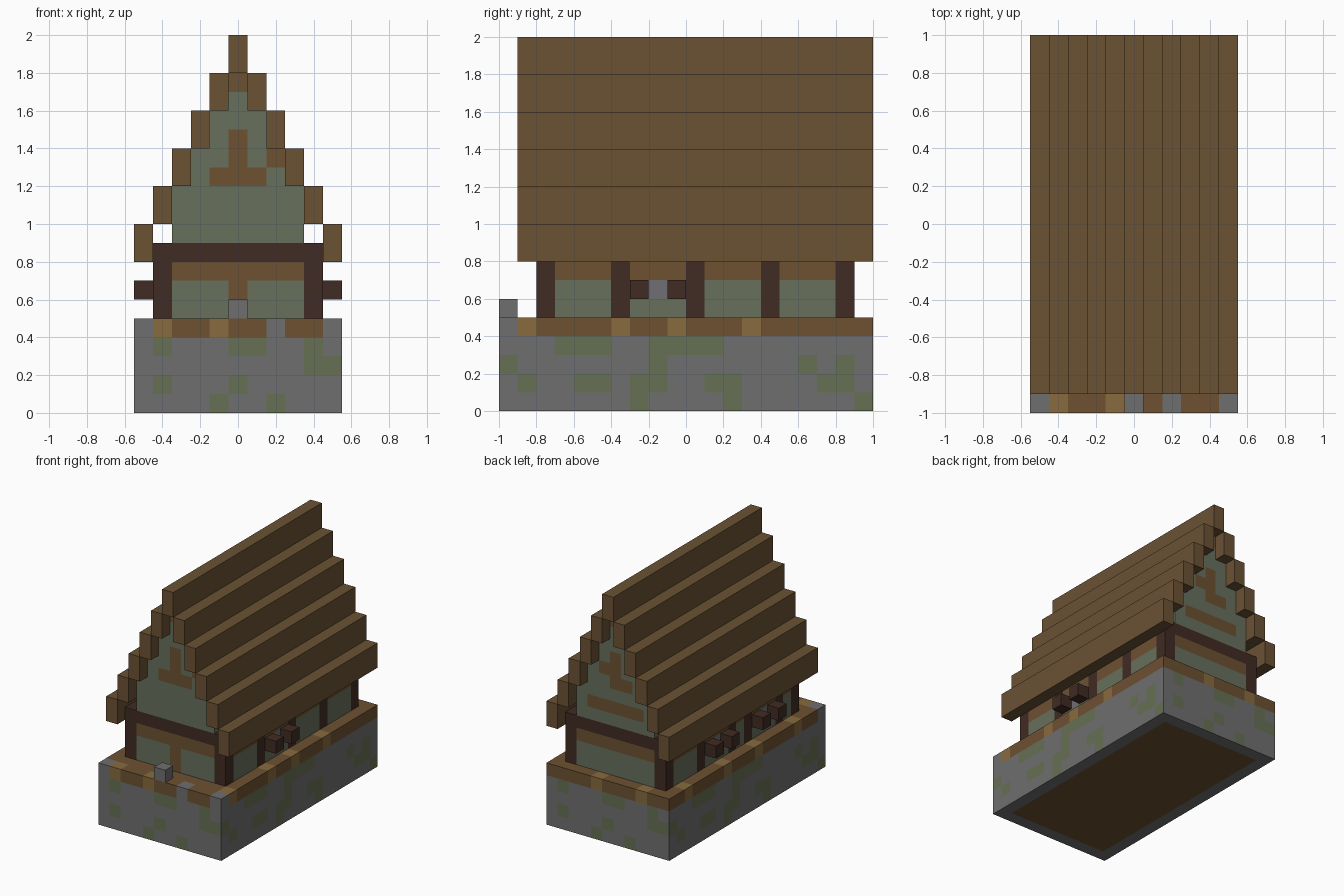
import bpy
import bmesh
from mathutils import Vector

cube = bpy.data.objects.get("Cube")
if cube:
    bpy.data.objects.remove(cube, do_unlink=True)

U = 0.1  # block size


def srgb(r, g, b):
    lin = [((c / 255 + 0.055) / 1.055) ** 2.4 for c in (r, g, b)]
    return (*lin, 1)


COLOURS = {
    "stone": srgb(111, 111, 111),
    "moss": srgb(102, 112, 84),
    "plaster": srgb(103, 112, 92),
    "roof wood": srgb(107, 82, 52),
    "timber": srgb(109, 81, 49),
    "light plank": srgb(136, 107, 63),
    "dark beam": srgb(65, 43, 35),
    "window pane": srgb(112, 112, 117),
}
NAMES = list(COLOURS)
MATS = []
for name, colour in COLOURS.items():
    m = bpy.data.materials.new(name)
    m.use_nodes = True
    m.diffuse_color = colour
    bsdf = m.node_tree.nodes["Principled BSDF"]
    bsdf.inputs["Base Color"].default_value = colour
    bsdf.inputs["Roughness"].default_value = 0.9
    MATS.append(m)


def block(xs, ys, zs):
    """Set of grid cells filling three inclusive ranges."""
    r = [range(a, b + 1) for a, b in (xs, ys, zs)]
    return {(x, y, z) for x in r[0] for y in r[1] for z in r[2]}


def build(name, cells, rule):
    """Skin the cells; rule(x, y, z, normal) names each face's colour."""
    bm = bmesh.new()
    for cell in cells:
        centre = (Vector(cell) + Vector((0, 0.5, 0.5))) * U
        for axis in range(3):
            for sign in (-1, 1):
                n = Vector((0, 0, 0))
                n[axis] = sign
                if tuple(int(a + b) for a, b in zip(cell, n)) in cells:
                    continue
                u = Vector((0, 0, 0))
                u[(axis + 1) % 3] = 1
                v = n.cross(u)
                corners = (-u - v, u - v, u + v, v - u)
                f = bm.faces.new([bm.verts.new(centre + (n + c) * U / 2) for c in corners])
                f.material_index = NAMES.index(rule(*cell, n))
    bmesh.ops.remove_doubles(bm, verts=bm.verts, dist=U / 100)
    mesh = bpy.data.meshes.new(name)
    bm.to_mesh(mesh)
    bm.free()
    for m in MATS:
        mesh.materials.append(m)
    obj = bpy.data.objects.new(name, mesh)
    bpy.context.collection.objects.link(obj)
    return obj


def box(name, lo, hi, mat):
    """Plain box of one colour between two corners."""
    bpy.ops.mesh.primitive_cube_add(size=1)
    obj = bpy.context.object
    obj.name = name
    lo, hi = Vector(lo) * U, Vector(hi) * U
    for v in obj.data.vertices:
        v.co = Vector([(c + 0.5) * (b - a) + a for c, a, b in zip(v.co, lo, hi)])
    obj.data.materials.append(MATS[NAMES.index(mat)])


# Foundation: mossy stone with a plank rim
MOSS_END = ["....#..#...", ".#...#.....", ".........##", ".#...##..#."]
MOSS_SIDE = [".......#....#......#", ".#..##.##..##....##.",
             "#.......#.......#.#.", "...###..####........"]
RIM_FRONT, RIM_BACK = "sgbbgbbsbbs", "bbgbbbgbbbb"
RIM_RIGHT, RIM_LEFT = "sgbbbbgbbgbbbgbbbbbb", "sbbgbbbbgbbbgbbbbgbb"
PLANK = {"s": "stone", "g": "light plank", "b": "timber"}


def foundation_colour(x, y, z, n):
    if z == 4:
        if y == -10:
            return PLANK[RIM_FRONT[x + 5]]
        if abs(x) == 5:
            return PLANK[(RIM_RIGHT if x > 0 else RIM_LEFT)[y + 10]]
        return PLANK[RIM_BACK[x + 5]] if y == 9 else "timber"
    if n.z < 0:
        return "timber" if abs(x) < 5 and -10 < y < 9 else "stone"
    if n.x:
        mark = MOSS_SIDE[z][y + 10 if n.x > 0 else 9 - y]
    else:
        mark = MOSS_END[z][x + 5 if n.y < 0 else 5 - x]
    return "moss" if mark == "#" else "stone"


build("foundation", block((-5, 5), (-10, 9), (0, 4)), foundation_colour)
box("front_stone", (-0.5, -10, 5), (0.5, -9, 6), "stone")

# Timber framed walls
POSTS = {1: (-8, -4, 0, 4, 8), -1: (-8, -6, -2, 0, 4, 8)}
WINDOWS = {1: (-2,), -1: (-4, 2)}


def wall_colour(x, y, z, n):
    side = 1 if x > 0 else -1
    if z == 8 or (abs(x) == 4 and y in POSTS[side]):
        return "dark beam"
    if z == 7 or (n.y < 0 and x == 0):
        return "timber"
    if n.x and z == 6 and y in WINDOWS[side]:
        return "window pane"
    return "plaster"


build("walls", block((-4, 4), (-8, 8), (5, 8)), wall_colour)

# Shutters either side of each window
for side, windows in WINDOWS.items():
    for w in windows:
        for y in (w - 1, w + 1):
            a, b = sorted((side * 4.5, side * 5.5))
            box("shutter", (a, y, 6), (b, y + 1, 7), "dark beam")


# Stepped gables with timber patterns
def gable_colour(x, y, z, n):
    if z == 17:
        return "roof wood"
    if y < 0:
        wood = (z == 12 and abs(x) < 2) or (x == 0 and z in (13, 14)) or (x, z) == (2, 13)
    else:
        wood = ((z == 10 and abs(x) < 3) or (x == 0 and z in (12, 13, 14))
                or (x, z) in ((1, 13), (-1, 12)))
    return "timber" if wood else "plaster"


for name, y in (("front_gable", -8), ("back_gable", 8)):
    cells = block((-3, 3), (y, y), (9, 9))
    for i in range(4):
        cells |= block((i - 3, 3 - i), (y, y), (10 + 2 * i, 11 + 2 * i))
    build(name, cells, gable_colour)

# Stepped roof beams and ridge
for i in range(5):
    z = 8 + 2 * i
    for x in (5 - i, i - 5):
        box("roof_step", (x - 0.5, -9, z), (x + 0.5, 10, z + 2), "roof wood")
box("roof_ridge", (-0.5, -9, 18), (0.5, 10, 20), "roof wood")
